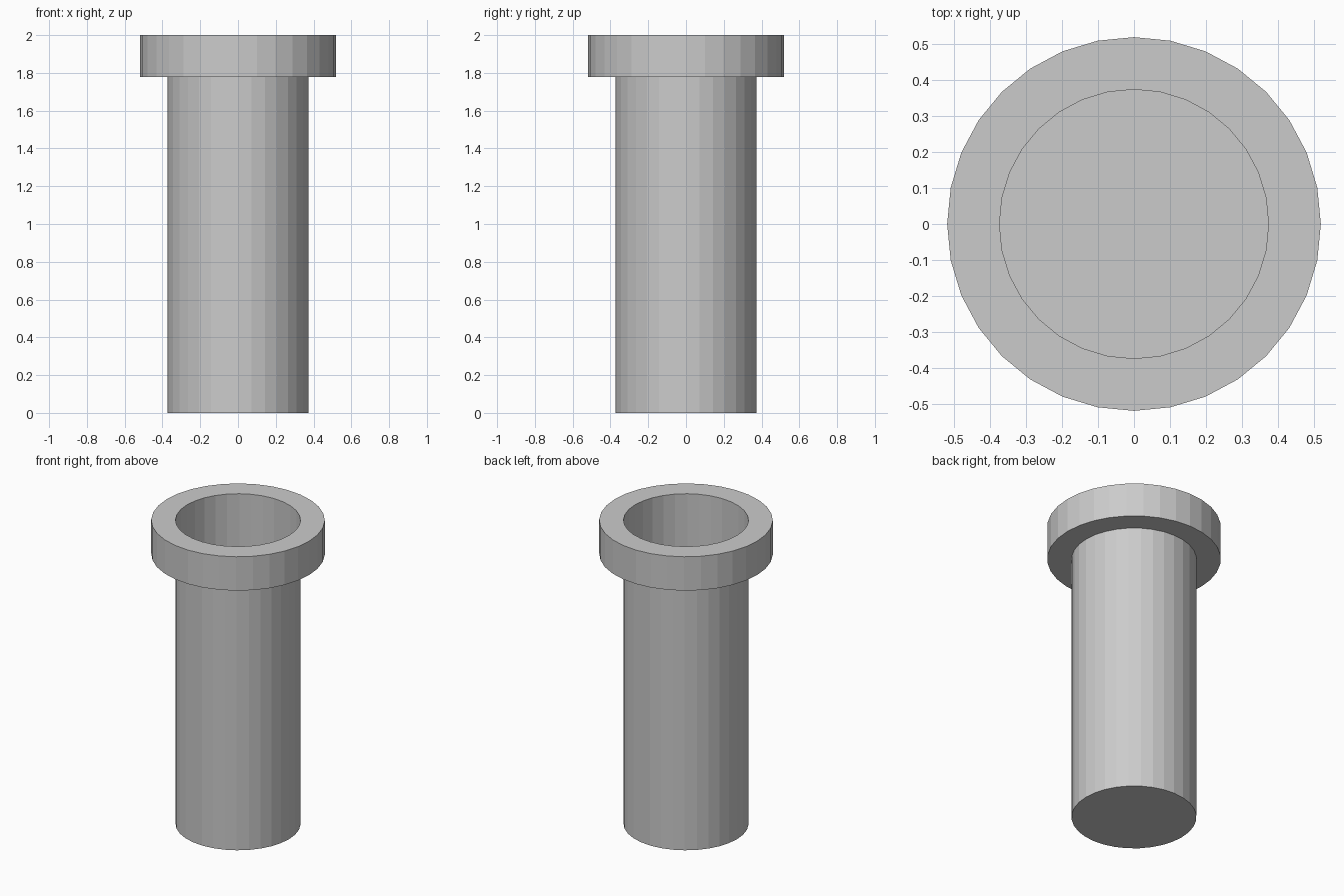
import bpy, bmesh
from math import cos, sin, tau

if "Cube" in bpy.data.objects:
    bpy.data.objects.remove(bpy.data.objects["Cube"])

SIDES = 32
R_IN, R_OUT = 0.373, 0.518
Z_RIM, Z_TOP = 1.777, 2.0


def ring(bm, r, z):
    return [bm.verts.new((r * cos(tau * i / SIDES), r * sin(tau * i / SIDES), z))
            for i in range(SIDES)]


def bridge(bm, a, b):
    for i in range(SIDES):
        j = (i + 1) % SIDES
        bm.faces.new((a[i], a[j], b[j], b[i]))


def finish(bm, name):
    mesh = bpy.data.meshes.new(name)
    bm.to_mesh(mesh)
    bm.free()
    obj = bpy.data.objects.new(name, mesh)
    bpy.context.collection.objects.link(obj)


# Thin-walled hollow shaft, closed at the bottom and open at the top
bm = bmesh.new()
base, neck = ring(bm, R_IN, 0), ring(bm, R_IN, Z_RIM)
bm.faces.new(base[::-1])
bridge(bm, base, neck)
finish(bm, "shaft")

# Flange ring around the open mouth
bm = bmesh.new()
loops = [ring(bm, r, z) for r, z in
         ((R_IN, Z_RIM), (R_OUT, Z_RIM), (R_OUT, Z_TOP), (R_IN, Z_TOP))]
for k in range(4):
    bridge(bm, loops[k], loops[(k + 1) % 4])
finish(bm, "flange")
